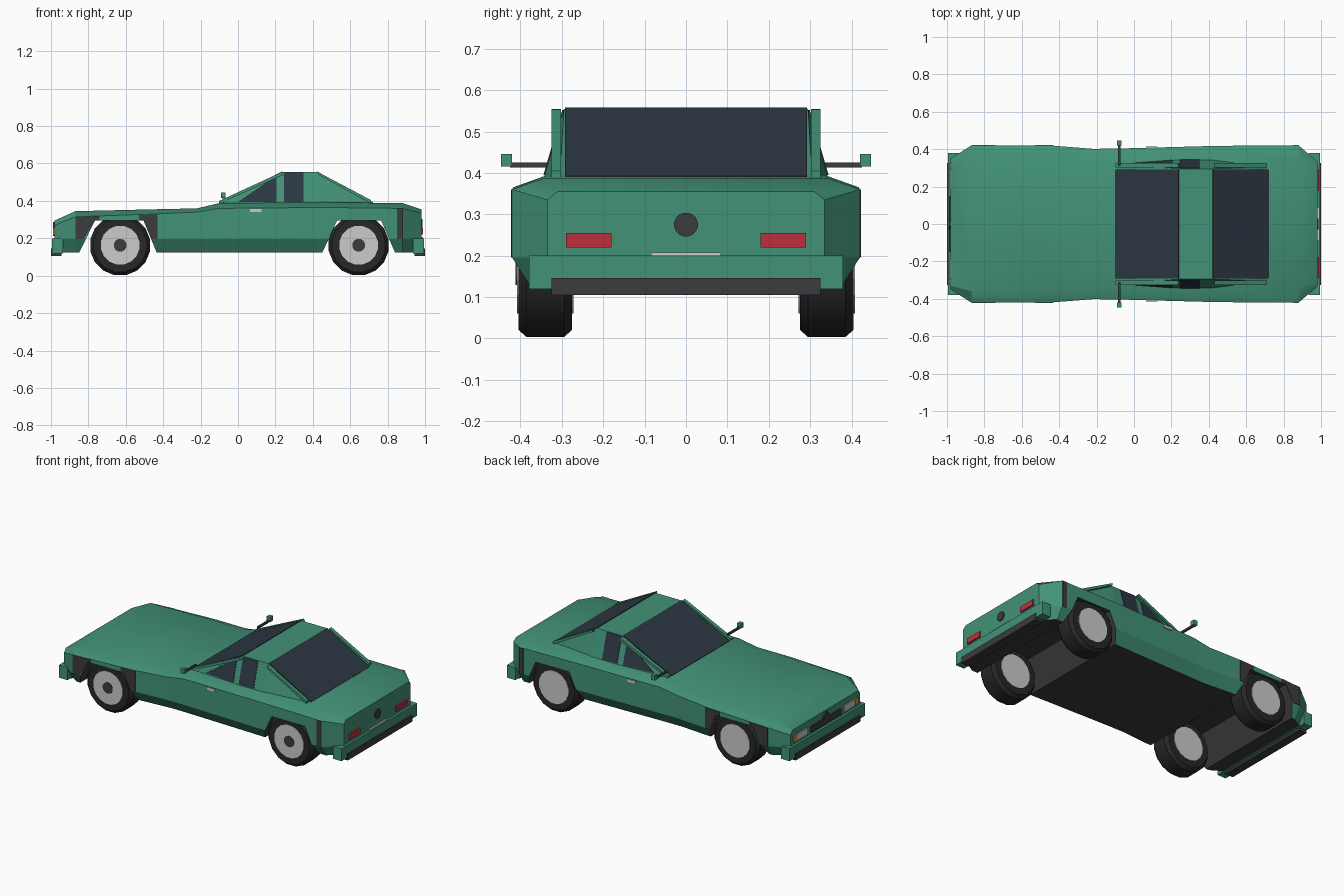
import bpy, bmesh, math
from mathutils import Vector

if "Cube" in bpy.data.objects:
    bpy.data.objects.remove(bpy.data.objects["Cube"])


def material(name, rgb):
    m = bpy.data.materials.new(name)
    m.diffuse_color = (*rgb, 1)
    m.use_nodes = True
    m.node_tree.nodes["Principled BSDF"].inputs["Base Color"].default_value = m.diffuse_color
    return m


GREEN = material("green_paint", (0.055, 0.29, 0.185))
DARK = material("dark_trim", (0.045, 0.045, 0.05))
RUBBER = material("rubber", (0.02, 0.02, 0.022))
GLASS = material("tinted_glass", (0.025, 0.038, 0.055))
SILVER = material("silver", (0.62, 0.62, 0.64))
RED = material("red_lens", (0.5, 0.03, 0.045))
ORANGE = material("orange_lens", (0.75, 0.3, 0.03))


def make(name, verts, faces, *mats):
    me = bpy.data.meshes.new(name)
    me.from_pydata(verts, [], faces)
    bm = bmesh.new()
    bm.from_mesh(me)
    bmesh.ops.recalc_face_normals(bm, faces=bm.faces)
    bm.to_mesh(me)
    bm.free()
    ob = bpy.data.objects.new(name, me)
    bpy.context.collection.objects.link(ob)
    for m in mats:
        me.materials.append(m)
    return ob


def prism(name, pts, vec, *mats):
    n, v = len(pts), Vector(vec)
    verts = [Vector(p) for p in pts]
    verts += [p + v for p in verts]
    faces = [list(range(n)), list(range(n, 2 * n))]
    faces += [[i, (i + 1) % n, (i + 1) % n + n, i + n] for i in range(n)]
    return make(name, verts, faces, *mats)


def box(name, x0, x1, y0, y1, z0, z1, mat):
    return prism(name, [(x0, y0, z0), (x1, y0, z0), (x1, y1, z0), (x0, y1, z0)],
                 (0, 0, z1 - z0), mat)


def lathe(name, profile, loc, segs, mat, axis='Y'):
    """Revolve (radius, offset) points around an axis through loc."""
    verts, faces, k = [], [], len(profile)
    for s in range(segs):
        a = 2 * math.pi * (s + 0.5) / segs
        for r, d in profile:
            c, h = r * math.cos(a), r * math.sin(a)
            p = (c, d, h) if axis == 'Y' else (d, c, h)
            verts.append(Vector(p) + Vector(loc))
    for s in range(segs):
        t = (s + 1) % segs
        faces += [[s * k + i, t * k + i, t * k + i + 1, s * k + i + 1] for i in range(k - 1)]
    faces += [[s * k for s in range(segs)], [s * k + k - 1 for s in range(segs)]]
    return make(name, verts, faces, mat)


def smooth(ob, deg):
    bpy.ops.object.select_all(action='DESELECT')
    ob.select_set(True)
    bpy.context.view_layer.objects.active = ob
    bpy.ops.object.shade_smooth_by_angle(angle=math.radians(deg))


# Body shell: x, half width, shoulder z, top half width, top z
stations = [
    (-0.98, 0.35, 0.27, 0.33, 0.295), (-0.87, 0.42, 0.315, 0.36, 0.345),
    (-0.45, 0.42, 0.33, 0.36, 0.355), (-0.22, 0.402, 0.34, 0.34, 0.36),
    (-0.10, 0.403, 0.36, 0.34, 0.388), (0.45, 0.418, 0.365, 0.34, 0.393),
    (0.88, 0.42, 0.36, 0.34, 0.388), (0.98, 0.335, 0.335, 0.31, 0.355)]
verts, faces, k = [], [], 8
for x, w, zs, wt, zt in stations:
    half = [(w - 0.045, 0.125), (w, 0.195), (w, zs), (wt, zt)]
    verts += [(x, y, z) for y, z in half] + [(x, -y, z) for y, z in reversed(half)]
for s in range(len(stations) - 1):
    for i in range(k):
        j = (i + 1) % k
        faces.append([s * k + i, s * k + j, (s + 1) * k + j, (s + 1) * k + i])
faces += [list(range(k)), list(range(len(verts) - k, len(verts)))]
body = make("body_shell", verts, faces, GREEN, DARK)
for p in body.data.polygons:
    if p.normal.z < -0.9:
        p.material_index = 1

# Wheel arches cut straight across, with dark inner faces
for x0, x1, x2, x3 in [(-0.86, -0.765, -0.505, -0.425), (0.44, 0.53, 0.765, 0.85)]:
    cutter = prism("arch_cutter", [(x0, -0.6, 0.1), (x1, -0.6, 0.295), (x2, -0.6, 0.295),
                                   (x3, -0.6, 0.1)], (0, 1.2, 0), GREEN, DARK)
    cutter.hide_render = True
    for p in cutter.data.polygons:
        p.material_index = 1
    mod = body.modifiers.new("arch", 'BOOLEAN')
    mod.operation, mod.solver, mod.object = 'DIFFERENCE', 'EXACT', cutter
    bpy.context.view_layer.objects.active = body
    bpy.ops.object.modifier_apply(modifier=mod.name)
    bpy.data.objects.remove(cutter)
smooth(body, 25)

# Cabin: bottom ring and roof
ring = [(-0.10, 0.32), (0.24, 0.345), (0.42, 0.345), (0.72, 0.305)]
verts = [(x, s * y, 0.383) for s in (1, -1) for x, y in ring]
verts += [(x, s * 0.295, 0.555) for s in (1, -1) for x in (0.24, 0.42)]
make("cabin", verts, [
    [0, 4, 10, 8], [8, 10, 11, 9], [9, 11, 7, 3], [0, 1, 2, 3, 7, 6, 5, 4],
    [0, 1, 8], [1, 2, 9, 8], [2, 3, 9], [4, 5, 10], [5, 6, 11, 10], [6, 7, 11]], GREEN)

# Windscreen and rear window
prism("windscreen", [(-0.10, -0.292, 0.387), (-0.10, 0.292, 0.387),
                     (0.24, 0.292, 0.553), (0.24, -0.292, 0.553)], (-0.002, 0, 0.005), GLASS)
prism("rear_window", [(0.72, -0.292, 0.387), (0.72, 0.292, 0.387),
                      (0.42, 0.292, 0.553), (0.42, -0.292, 0.553)], (0.002, 0, 0.005), GLASS)


def side_y(x, z):
    return 0.345 + min(x - 0.24, 0) * 0.0735 - (z - 0.383) * 0.29


for side, s in (("left", 1), ("right", -1)):
    # Side windows
    for nm, pts in (("front", [(0.0, 0.395), (0.205, 0.395), (0.205, 0.53), (0.19, 0.525)]),
                    ("rear", [(0.245, 0.395), (0.35, 0.395), (0.35, 0.552), (0.245, 0.552)])):
        prism(f"{nm}_side_window_{side}", [(x, s * (side_y(x, z) - 0.003), z) for x, z in pts],
              (0, s * 0.006, 0), GLASS)
    # Raised window pillars
    for nm, pts in (("front", [(-0.10, 0.385), (-0.10, 0.40), (0.235, 0.555), (0.245, 0.54)]),
                    ("rear", [(0.43, 0.54), (0.43, 0.553), (0.71, 0.405), (0.71, 0.385)])):
        prism(f"{nm}_pillar_{side}", [(x, s * 0.302, z) for x, z in pts],
              (0, s * 0.023, 0), GREEN)
    # Dark side panels
    for nm, pts in (("front", [(-0.87, 0.195), (-0.825, 0.195), (-0.765, 0.295), (-0.74, 0.295),
                               (-0.74, 0.32), (-0.87, 0.312)]),
                    ("middle", [(-0.53, 0.295), (-0.505, 0.295), (-0.463, 0.195), (-0.43, 0.195),
                                (-0.43, 0.327), (-0.53, 0.325)]),
                    ("rear", [(0.85, 0.195), (0.88, 0.195), (0.88, 0.36), (0.85, 0.36)])):
        prism(f"{nm}_side_panel_{side}", [(x, s * 0.412, z) for x, z in pts],
              (0, s * 0.011, 0), DARK)
    # Door handle and mirror
    box(f"door_handle_{side}", 0.065, 0.125, s * 0.39, s * 0.414, 0.341, 0.357, SILVER)
    box(f"mirror_arm_{side}", -0.085, -0.073, s * 0.31, s * 0.425, 0.413, 0.425, DARK)
    box(f"mirror_{side}", -0.092, -0.066, s * 0.42, s * 0.447, 0.416, 0.446, GREEN)
    # Lamps
    box(f"tail_lamp_{side}", 0.97, 0.99, s * 0.18, s * 0.29, 0.22, 0.255, RED)
    box(f"headlamp_{side}", -0.987, -0.97, s * 0.185, s * 0.29, 0.215, 0.255, SILVER)
    box(f"indicator_{side}", -0.989, -0.96, s * 0.293, s * 0.325, 0.215, 0.255, ORANGE)

    # Wheels: tyre, rim on both faces, hub on the -y face
    y = s * 0.34
    for nm, x in (("front", -0.63), ("rear", 0.645)):
        loc = (x, y, 0.163)
        tyre = lathe(f"{nm}_tyre_{side}", [(0.115, -0.065), (0.145, -0.065), (0.163, -0.045),
                                           (0.163, 0.045), (0.145, 0.065), (0.115, 0.065)],
                     loc, 16, RUBBER)
        smooth(tyre, 25)
        lathe(f"{nm}_rim_{side}", [(0.105, -0.068), (0.105, 0.068)], loc, 16, SILVER)
        lathe(f"{nm}_hub_{side}", [(0.035, -0.072), (0.035, 0)], loc, 12, DARK)

# Bumpers with dark lower strips
for nm, s in (("front", -1), ("rear", 1)):
    box(f"{nm}_bumper", s * 0.935, s * 0.995, -0.38, 0.38, 0.12, 0.20, GREEN)
    box(f"{nm}_bumper_strip", s * 0.945, s * 1.0, -0.325, 0.325, 0.105, 0.146, DARK)

# Grille, round caps and rear trim bar
box("grille", -0.988, -0.97, -0.15, 0.15, 0.212, 0.25, DARK)
lathe("nose_cap", [(0.026, -0.008), (0.026, 0.008)], (-0.982, 0, 0.262), 16, DARK, 'X')
lathe("tail_cap", [(0.029, -0.006), (0.029, 0.006)], (0.98, 0, 0.275), 16, DARK, 'X')
box("rear_trim_bar", 0.97, 0.99, -0.085, 0.085, 0.2, 0.208, SILVER)
